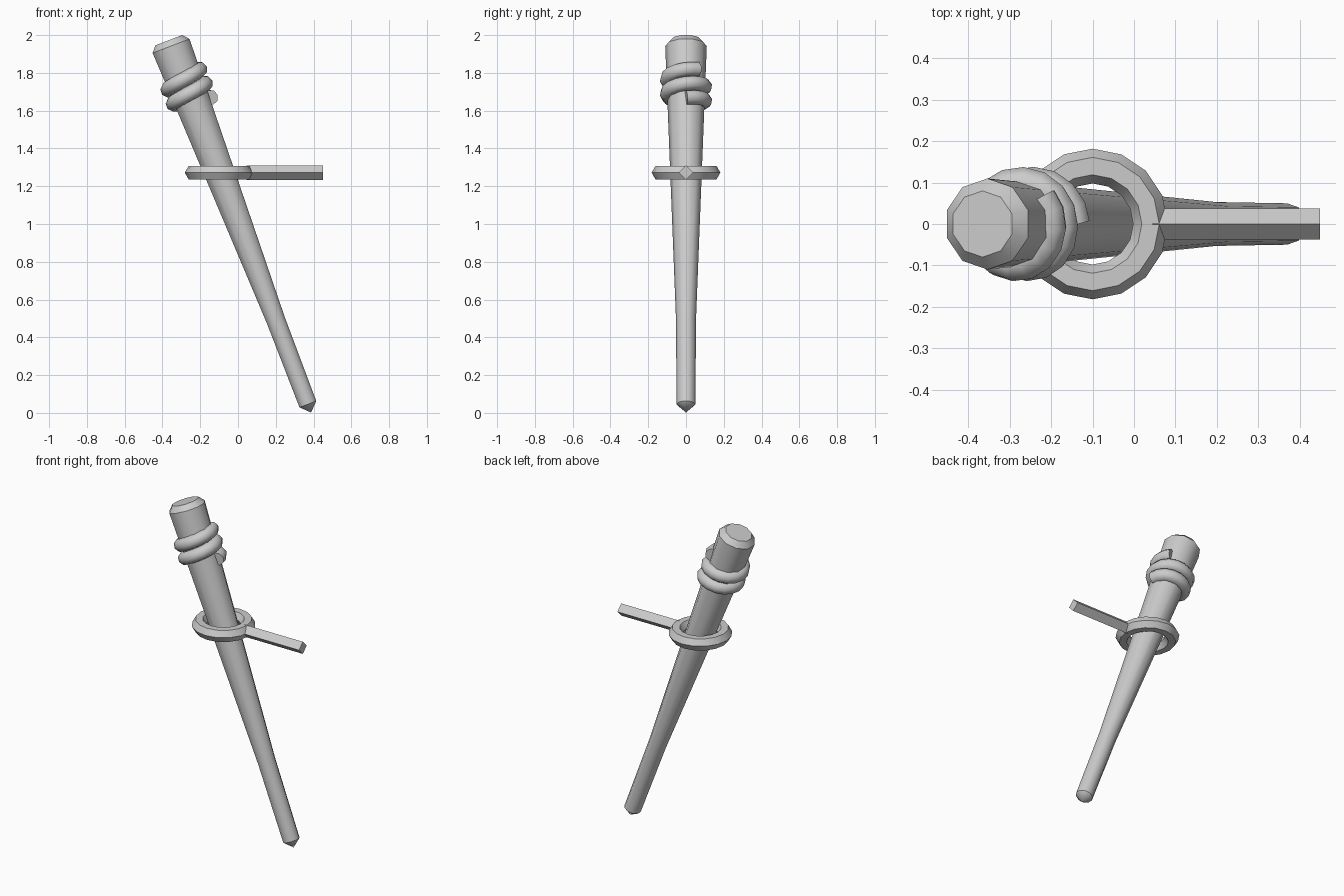
import bpy, bmesh, math
from mathutils import Matrix

if "Cube" in bpy.data.objects:
    bpy.data.objects.remove(bpy.data.objects["Cube"])

TILT = Matrix.Translation((0.37, 0, 0.046)) @ Matrix.Rotation(math.radians(-20.9), 4, 'Y')


def smooth(obj, deg=40):
    bpy.ops.object.select_all(action='DESELECT')
    obj.select_set(True)
    bpy.context.view_layer.objects.active = obj
    bpy.ops.object.shade_smooth_by_angle(angle=math.radians(deg))


# Leaning tapered stake: ten-sided rings lofted along its axis
bm = bmesh.new()
SIDES = 10
profile = [(0.0, 0.05), (0.48, 0.053), (2.03, 0.11), (2.063, 0.08)]
rings = []
for z, r in profile:
    ring = []
    for i in range(SIDES):
        a = math.tau * (i + 0.5) / SIDES
        ring.append(bm.verts.new((r * math.cos(a), r * math.sin(a), z)))
    rings.append(ring)
for lo, hi in zip(rings, rings[1:]):
    for i in range(SIDES):
        j = (i + 1) % SIDES
        bm.faces.new((lo[i], lo[j], hi[j], hi[i]))
bm.faces.new(rings[-1])
tip = bm.verts.new((0, 0, -0.047))
for i in range(SIDES):
    bm.faces.new((rings[0][(i + 1) % SIDES], rings[0][i], tip))
mesh = bpy.data.meshes.new("stake")
bm.to_mesh(mesh)
bm.free()
stake = bpy.data.objects.new("stake", mesh)
bpy.context.collection.objects.link(stake)
stake.matrix_world = TILT
smooth(stake)

# Cord wound a little over two turns near the top
curve = bpy.data.curves.new("cord_wrap", 'CURVE')
curve.dimensions = '3D'
curve.bevel_depth = 0.04
curve.bevel_resolution = 2
curve.use_fill_caps = True
STEPS, TURNS, PITCH = 34, 2.11, 0.08
spline = curve.splines.new('POLY')
spline.points.add(STEPS)
for i, p in enumerate(spline.points):
    t = TURNS * i / STEPS
    a = math.tau * t
    p.co = (0.099 * math.cos(a), 0.099 * math.sin(a), 1.70 + PITCH * t, 1)
spline.use_smooth = True
cord = bpy.data.objects.new("cord_wrap", curve)
bpy.context.collection.objects.link(cord)
cord.matrix_world = TILT

# Level ring around the stake
bpy.ops.mesh.primitive_torus_add(major_segments=16, minor_segments=6, major_radius=0.14,
                                 minor_radius=0.042, location=(-0.1, 0, 1.272))
loop = bpy.context.object
loop.name = "ring"
smooth(loop, 30)

# Square bar set on edge, running out from the ring
X0, X1 = 0.045, 0.45
bpy.ops.mesh.primitive_cylinder_add(vertices=4, radius=0.038, depth=X1 - X0,
                                    location=((X0 + X1) / 2, 0, 1.272),
                                    rotation=(0, math.pi / 2, 0))
bpy.context.object.name = "ring_bar"
